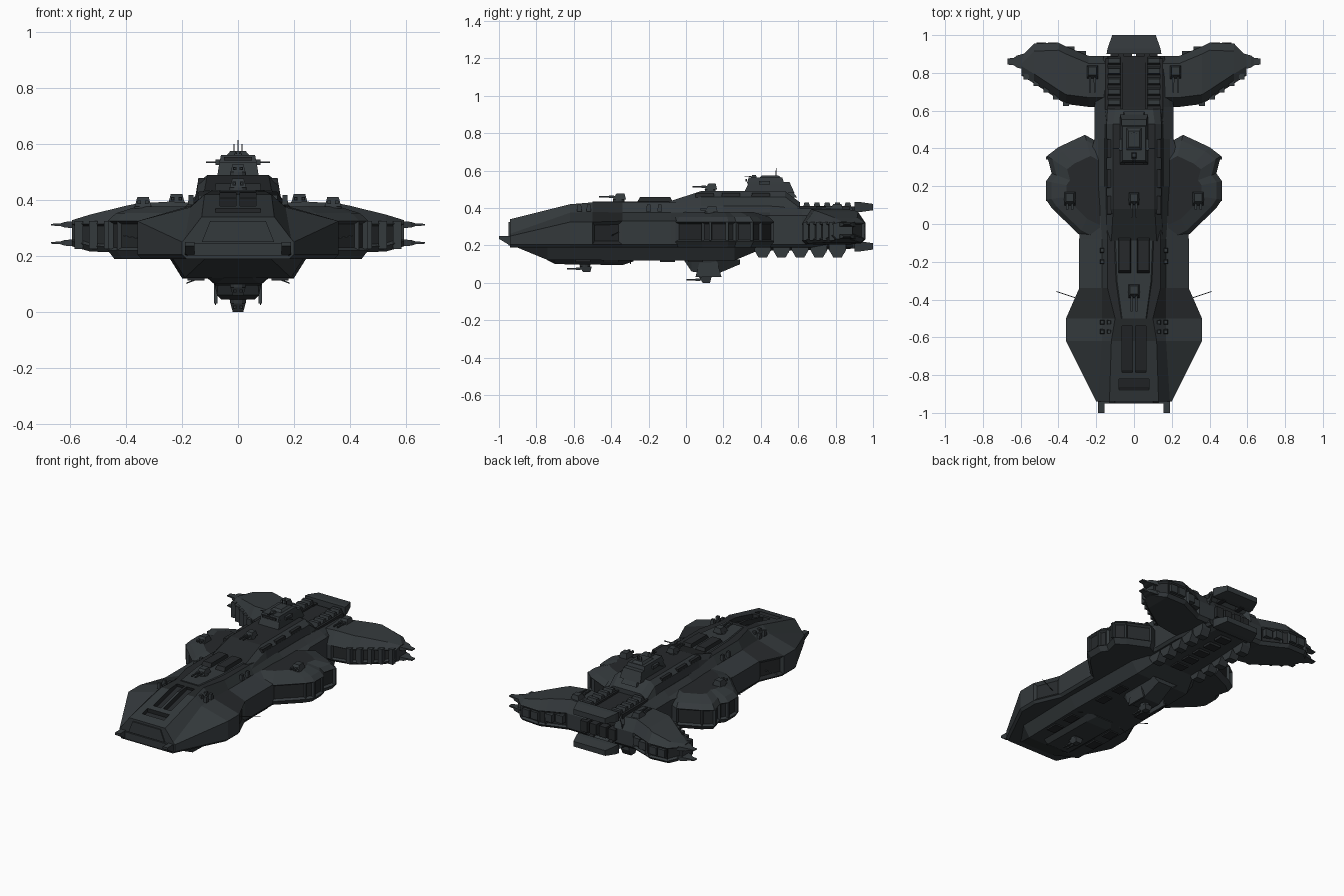
import bpy, bmesh, math
from mathutils import Matrix

if bpy.data.objects.get("Cube"):
    bpy.data.objects.remove(bpy.data.objects["Cube"])


def material(name, rgb):
    m = bpy.data.materials.new(name)
    m.use_nodes = True
    m.diffuse_color = (*rgb, 1)
    b = m.node_tree.nodes["Principled BSDF"]
    b.inputs["Base Color"].default_value = (*rgb, 1)
    b.inputs["Roughness"].default_value = 0.7
    return m


HULL = material("hull grey", (0.034, 0.041, 0.045))
DARK = material("dark grey", (0.019, 0.022, 0.024))


def finish(name, bm, mirror=False, mat=HULL):
    bmesh.ops.recalc_face_normals(bm, faces=bm.faces)
    me = bpy.data.meshes.new(name)
    bm.to_mesh(me)
    bm.free()
    ob = bpy.data.objects.new(name, me)
    bpy.context.collection.objects.link(ob)
    me.materials.append(mat)
    me.materials.append(DARK)
    if mirror:
        ob.modifiers.new("Mirror", 'MIRROR')
    return ob


def add_loft(bm, rings):
    vs = [[bm.verts.new(p) for p in r] for r in rings]
    n = len(vs[0])
    for a, b in zip(vs, vs[1:]):
        for i in range(n):
            j = (i + 1) % n
            bm.faces.new((a[i], a[j], b[j], b[i]))
    bm.faces.new(vs[0])
    bm.faces.new(vs[-1])


def loft(name, rings, mirror=False, mat=HULL):
    bm = bmesh.new()
    add_loft(bm, rings)
    return finish(name, bm, mirror, mat)


def ring_y(y, half):
    """Symmetric cross-section at y from half-profile (x, z) points."""
    return [(x, y, z) for x, z in half] + [(-x, y, z) for x, z in reversed(half)]


def frustum(bm, c, size, tx=1, ty=1, shift=0):
    x, y, z = c
    sx, sy, sz = (s / 2 for s in size)
    def rect(ax, ay, zz, dy):
        return [(x - ax, y - ay + dy, zz), (x + ax, y - ay + dy, zz),
                (x + ax, y + ay + dy, zz), (x - ax, y + ay + dy, zz)]
    add_loft(bm, [rect(sx, sy, z - sz, 0), rect(sx * tx, sy * ty, z + sz, shift)])


def blocks(name, specs, mirror=False, mat=HULL):
    bm = bmesh.new()
    for s in specs:
        frustum(bm, *s)
    return finish(name, bm, mirror, mat)


def recess(ob, rule, thickness, depth):
    """Sink the faces chosen by a rule and darken them."""
    bm = bmesh.new()
    bm.from_mesh(ob.data)
    bm.normal_update()
    faces = [f for f in bm.faces if rule(f.calc_center_median(), f.normal)]
    bmesh.ops.inset_individual(bm, faces=faces, thickness=thickness, depth=-depth)
    for f in faces:
        f.material_index = 1
    bm.to_mesh(ob.data)
    bm.free()


def turret(name, x, y, z, s, up=1, barrel=1.3):
    """Gun house on a ring with two forward barrels."""
    bm = bmesh.new()
    bmesh.ops.create_cone(bm, cap_ends=True, segments=12, radius1=.5, radius2=.45,
                          depth=.3, matrix=Matrix.Translation((0, 0, .1)))
    frustum(bm, (0, .05, .45), (.9, 1.1, .5), .7, .6, .1)
    for side in (-.2, .2):
        frustum(bm, (side, -.3 - barrel / 2, .42), (.13, barrel, .13))
        frustum(bm, (side, -.6, .42), (.2, .4, .2))
    bmesh.ops.transform(bm, verts=bm.verts,
                        matrix=Matrix.Translation((x, y, z)) @ Matrix.Diagonal((s, s, s * up, 1)))
    return finish(name, bm, x != 0)


# Main hull: wide bow, narrow waist, slim stern, with a raised spine above the shoulders
hull_rows = [(-.94, .2, .25, .19, .262, .13, .34), (-.62, .36, .325, .17, .375, .12, .42),
             (-.5, .36, .325, .17, .38, .1, .43), (-.34, .29, .33, .17, .375, .14, .43),
             (-.08, .29, .33, .17, .375, .14, .43), (.2, .27, .35, .19, .375, .155, .41),
             (.45, .21, .36, .19, .375, .155, .41), (.62, .21, .36, .19, .375, .15, .4),
             (.89, .16, .35, .15, .375, .14, .4)]
hull = loft("main_hull", [ring_y(y, [(w - .015, .19), (w, .205), (w, zs), (wm, zm), (wt, zt)])
                          for y, w, zs, wm, zm, wt, zt in hull_rows])
recess(hull, lambda c, n: abs(n.x) > .8 and -.5 < c.y < -.34, .025, .015)
recess(hull, lambda c, n: n.y > .9, .03, .03)
for f in hull.data.polygons:
    if f.normal.z > .98 and abs(f.center.x) < .1 or (f.normal.z > .3 and -.5 < f.center.y < -.34):
        f.material_index = 1

# Launch trench lanes and bow notch, cut into the sloping foredeck
cutter = blocks("trench_cutter", [((.036, 0, .01), (.056, .25, .08)),
                                  ((-.036, 0, .01), (.056, .25, .08)),
                                  ((0, -.19, .01), (.16, .05, .07), 1, 1.4)])
for f in cutter.data.polygons:
    f.material_index = 1
cutter.rotation_euler.x = math.atan2(.08, .32)
cutter.location = (0, -.665, .407)
cutter.hide_render = True
cutter.hide_viewport = True
cut = hull.modifiers.new("Trench", 'BOOLEAN')
cut.object = cutter
cut.solver = 'EXACT'

# Bow plate, lip and prongs
loft("bow_plate", [ring_y(y, [(a, .25), (b, .325)])
                   for y, a, b in ((-.948, .13, .1), (-.9, .13, .1))])
loft("bow_lip", [ring_y(y, [(w, .2), (w, .245)]) for y, w in ((-.95, .18), (-.9, .2))])
loft("bow_prongs", [[(.155, y, a), (.19, y, a), (.19, y, b), (.155, y, b)]
                    for y, a, b in ((-1, .235, .25), (-.95, .205, .25), (-.88, .2, .25))], True)

# Keel
keel_rows = [(-.9, .12, .188, .15), (-.74, .19, .122, .24), (-.3, .2, .12, .25),
             (.26, .19, .12, .24), (.38, .14, .17, .2), (.88, .1, .18, .15)]
loft("keel", [ring_y(y, [(b, z), (w, .2)]) for y, b, z, w in keel_rows])
loft("forward_keel_pod", [ring_y(y, [(b, z), (.12, .13)]) for y, b, z in
                          ((-.74, .05, .12), (-.7, .08, .1), (-.34, .08, .095), (-.28, .05, .115))])
loft("lower_tower", [ring_y(y, [(b, z), (.09, .125)]) for y, b, z in
                     ((-.01, .07, .12), (.03, .075, .06), (.16, .06, .045), (.29, .05, .1))])
blocks("lower_tower_fins", [((.08, .12, .08), (.012, .14, .1), 1, .6)], True)
blocks("keel_panels", [((.15, y, .118), (.06, .08, .012)) for y in (-.55, -.4, -.1, .05)], True, DARK)
blocks("belly_slots", [((0, .42 + i * .1, .172), (.08, .06, .02)) for i in range(5)], False, DARK)

# Hanging ribs under the stern, toothed racks on its deck
bm = bmesh.new()
for i in range(5):
    y = .41 + i * .1
    add_loft(bm, [[(x, y - .045, .21), (x, y + .045, .21), (x, y + .045, .175),
                   (x, y + .022, .135), (x, y - .022, .135), (x, y - .045, .175)]
                  for x in (.125, .185)])
finish("stern_ribs", bm, True)
blocks("deck_racks", [((.105, .645 + i * .055, .415), (.07, .04, .03), .9, .6)
                      for i in range(5)], True)
blocks("deck_rails", [((.145, .74, .395), (.015, .27, .03)),
                      ((.065, .74, .402), (.012, .27, .02))], True, DARK)

# Tail plates
for name, z in (("upper_tail", .405), ("lower_tail", .195)):
    loft(name, [ring_y(y, [(w, z - h), (w, z + h)])
                for y, w, h in ((.9, .145, .028), (.93, .14, .027), (1, .115, .017))])
blocks("tail_struts", [((.07, .885, z), (.03, .06, .035)) for z in (.39, .2)], True, DARK)
blocks("engine_nozzles", [((x, .89, .28), (.05, .05, .07)) for x in (.035, .1)], True, DARK)

# Deckhouse
deckhouse = loft("deckhouse", [ring_y(y, [(.155, .4), (b, z - .03), (a, z)])
                               for y, a, b, z in ((-.09, .12, .145, .435), (.08, .11, .145, .49),
                                                  (.53, .11, .145, .49), (.61, .1, .14, .43))])
for f in deckhouse.data.polygons:
    f.material_index = int(f.normal.z > .95)
blocks("deckhouse_windows", [((.13, y, .468), (.03, .1, .022), .8, .95)
                             for y in (.1, .24, .4)], True, DARK)

# Bridge
blocks("bridge", [((0, .445, .51), (.15, .27, .06), .88, .8),
                  ((0, .425, .547), (.135, .2, .03), .9, .9),
                  ((0, .45, .568), (.08, .12, .014), .7, .7),
                  ((0, .54, .495), (.11, .11, .08), .6, .3, -.02)])
blocks("bridge_window", [((0, .322, .548), (.1, .008, .014))], False, DARK)
blocks("bridge_masts", [((.015, .48, .58), (.004, .004, .04)),
                        ((.08, .4, .535), (.07, .006, .005)),
                        ((.065, .42, .535), (.03, .06, .02))], True)
blocks("main_mast", [((0, .485, .59), (.004, .004, .05))])

# Sponsons with sunken side bays
outline = [(.18, -.1), (.29, -.05), (.434, .085), (.466, .13), (.466, .225), (.436, .265),
           (.46, .355), (.4, .4), (.26, .463), (.18, .42)]
sponson = loft("sponsons", [[(.18 + (x - .18) * s, .17 + (y - .17) * (s + .03), z) for x, y in outline]
                            for s, z in ((.92, .19), (1, .22), (1, .325), (.9, .353), (.62, .378))], True)
recess(sponson, lambda c, n: .25 < c.z < .3 and c.x > .3 and abs(n.z) < .1, .014, .015)
for f in sponson.data.polygons:
    if f.normal.z > .99:
        f.material_index = 1
blocks("sponson_rims", [((.455, y, .275), (.02, .015, .1)) for y in (.13, .22, .35)], True)

# Stern wings with sunken front and rear bays
wing_rows = [(.1, .62, .89, .205, .385), (.24, .62, .89, .205, .395), (.36, .635, .94, .21, .388),
             (.4, .66, .96, .212, .38), (.53, .745, .955, .216, .348), (.595, .785, .89, .235, .328)]
wing = loft("stern_wings", [[(x, a + .02, zb), (x, a, zb + .02), (x, a, .315), (x, a + .05, zt),
                             (x, b - .04, zt), (x, b, .32), (x, b, zb + .02), (x, b - .02, zb)]
                            for x, a, b, zb, zt in wing_rows], True)
recess(wing, lambda c, n: abs(n.y) > .4 and abs(n.z) < .2 and c.x > .2, .012, .015)
ribs = []
for i in range(5):
    t = i / 4
    ribs.append(((.36 + .21 * t, .64 + .14 * t, .275), (.03, .03, .1)))
blocks("wing_ribs", ribs, True)
blocks("wing_engines", [((x, y, .28), (.05, .03, .05)) for x, y in
                        ((.28, .9), (.34, .925), (.43, .945), (.49, .945))], True)

# Wing tip spikes, broad at the root
bm = bmesh.new()
for z in (.247, .312):
    add_loft(bm, [[(x, .86 - w, z - h), (x, .86 + w, z - h), (x, .86 + w, z + h), (x, .86 - w, z + h)]
                  for x, w, h in ((.57, .045, .014), (.62, .032, .01), (.635, .02, .005), (.67, .016, .003))])
finish("wing_tip_spikes", bm, True)

# Midship deck blocks and spine
blocks("deck_hatches", [((.05, -.165, .442), (.07, .2, .035), .85, .8)], True, DARK)
loft("spine_plate", [ring_y(y, [(w, .425), (w * .9, .436)]) for y, w in ((-.5, .07), (-.3, .1), (-.07, .11))])
blocks("deck_fittings", [((.15 + dx, y, .4), (.022, .026, .036), .8, .7)
                         for y in (-.57, -.52, -.2, -.14) for dx in (-.018, .018)], True)

# Guns
turret("forward_turret", 0, -.36, .432, .065)
turret("midship_turret", 0, .13, .488, .06)
turret("bridge_turret", 0, .36, .555, .03)
turret("wing_turrets", .22, .8, .377, .065)
turret("sponson_turrets", .34, .13, .365, .065, 1, .5)
turret("lower_bow_turret", 0, -.54, .1, .06, -1)
turret("lower_tower_turret", 0, .1, .042, .06, -1)

# Thin aerials on the hull sides and keel
loft("side_aerials", [[(x, y, z), (x, y + .005, z), (x, y, z + .005)]
                      for x, y, z in ((.29, -.4, .25), (.41, -.36, .27))], True)
loft("keel_aerials", [[(x, -.3, z), (x, -.295, z), (x, -.3, z + .005)]
                      for x, z in ((.12, .125), (.185, .1))], True)
blocks("lower_whiskers", [((.08, .08, .06), (.004, .004, .07))], True)
